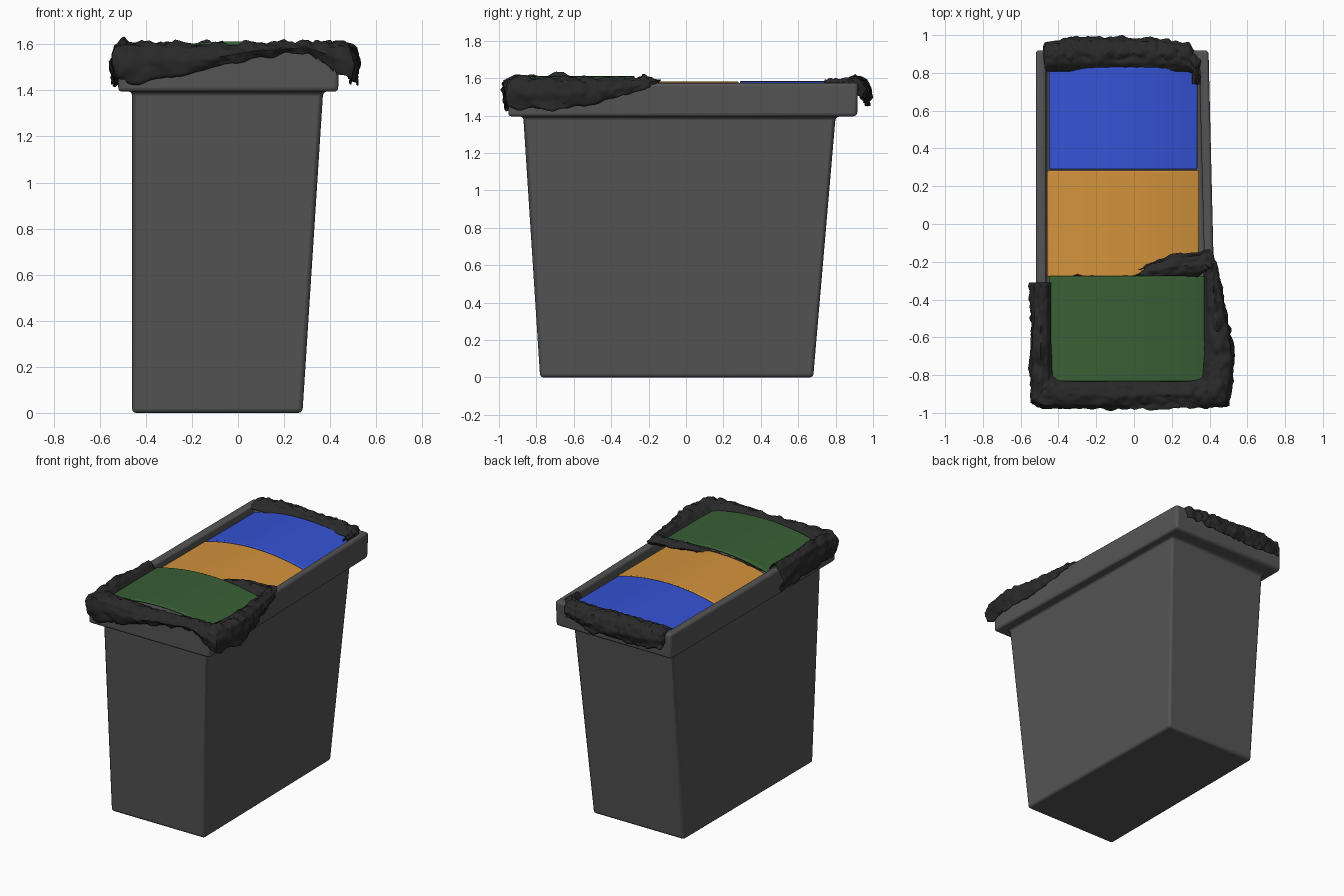
import bpy, bmesh, math
from mathutils import Vector, noise

if "Cube" in bpy.data.objects:
    bpy.data.objects.remove(bpy.data.objects["Cube"])


def material(name, rgb):
    m = bpy.data.materials.new(name)
    m.diffuse_color = (*rgb, 1)
    m.use_nodes = True
    m.node_tree.nodes["Principled BSDF"].inputs["Base Color"].default_value = m.diffuse_color
    return m


def make_object(name, verts, faces, mat):
    me = bpy.data.meshes.new(name)
    me.from_pydata(verts, [], faces)
    bm = bmesh.new()
    bm.from_mesh(me)
    bmesh.ops.recalc_face_normals(bm, faces=bm.faces)
    bm.to_mesh(me)
    bm.free()
    ob = bpy.data.objects.new(name, me)
    bpy.context.collection.objects.link(ob)
    me.materials.append(mat)
    return ob


def smooth(ob, angle=40):
    bpy.ops.object.select_all(action='DESELECT')
    ob.select_set(True)
    bpy.context.view_layer.objects.active = ob
    bpy.ops.object.shade_smooth_by_angle(angle=math.radians(angle))


def bevel(ob, width, segments=3):
    b = ob.modifiers.new("bevel", 'BEVEL')
    b.width, b.segments = width, segments
    b.limit_method = 'ANGLE'


grey = material("dark_grey", (0.09, 0.09, 0.09))
black = material("bag_black", (0.022, 0.022, 0.022))

# Tapered bin body, overhanging rim and recessed inside, lofted from rectangles:
# left, right (front), right (back), front, back, height
rings = [
    (-0.46, 0.28, 0.26, -0.78, 0.68, 0.0),
    (-0.46, 0.37, 0.335, -0.87, 0.80, 1.395),
    (-0.52, 0.435, 0.39, -0.95, 0.915, 1.395),
    (-0.52, 0.44, 0.395, -0.95, 0.92, 1.575),
    (-0.465, 0.39, 0.345, -0.88, 0.86, 1.575),
    (-0.465, 0.39, 0.345, -0.88, 0.86, 1.46),
]
verts, faces = [], [(3, 2, 1, 0)]
for l, rf, rb, f, b, z in rings:
    verts += [(l, f, z), (rf, f, z), (rb, b, z), (l, b, z)]
for k in range(len(rings) - 1):
    for i in range(4):
        j = (i + 1) % 4
        faces.append((4 * k + i, 4 * k + j, 4 * k + 4 + j, 4 * k + 4 + i))
n = len(verts)
faces.append((n - 4, n - 3, n - 2, n - 1))
body = make_object("bin_body", verts, faces, grey)
bevel(body, 0.018)
smooth(body)


# Gently arched lid panels
def lid(name, x0, x1, y0, y1, z, rgb, drop=0.055, thick=0.02, n=16):
    top, low = [], []
    for i in range(n + 1):
        u = 2 * i / n - 1
        x = x0 + (x1 - x0) * i / n
        h = z - drop * u * u
        top.append((x, h))
        low.append((x, h - thick))
    loop = top + low[::-1]
    m = len(loop)
    vs = [(x, y, h) for y in (y0, y1) for x, h in loop]
    fs = [(i, (i + 1) % m, m + (i + 1) % m, m + i) for i in range(m)]
    fs += [tuple(range(m)), tuple(range(m, 2 * m))]
    ob = make_object(name, vs, fs, material(name + "_colour", rgb))
    bevel(ob, 0.008, 2)
    smooth(ob)


lid("lid_back", -0.45, 0.335, 0.288, 0.83, 1.585, (0.035, 0.085, 0.66))
lid("lid_middle", -0.46, 0.345, -0.28, 0.282, 1.582, (0.65, 0.29, 0.045))
lid("lid_front", -0.45, 0.385, -0.835, -0.275, 1.612, (0.04, 0.115, 0.035))


# Crumpled liner folded over the rim.
# Station: inner x, y, outer x, y, crest height, hem height
def liner(name, stations, n=220, m=30):
    vs = []
    for i in range(n + 1):
        s = i / n * (len(stations) - 1)
        k = min(int(s), len(stations) - 2)
        t = s - k
        ix, iy, ox, oy, zt, zb = [a + (b - a) * t for a, b in zip(stations[k], stations[k + 1])]
        zm = (zt + zb) / 2
        sec = [(0, 1.555), (0.25, zt - 0.01), (0.55, zt), (0.88, zt - 0.02), (1.0, zm), (0.86, zb)]
        for j in range(m + 1):
            q = j / m * (len(sec) - 1)
            a = min(int(q), len(sec) - 2)
            w = q - a
            r = sec[a][0] + (sec[a + 1][0] - sec[a][0]) * w
            z = sec[a][1] + (sec[a + 1][1] - sec[a][1]) * w
            p = Vector((ix + (ox - ix) * r, iy + (oy - iy) * r, z))
            out = Vector((ox - ix, oy - iy, 0)).normalized()
            push = out * max(0.0, (q - 2) / 3) + Vector((0, 0, max(0.0, 1 - abs(q - 2) / 2)))
            wrinkle = 0.022 * abs(noise.noise(p * 11)) + 0.016 * abs(noise.noise(p * 25))
            p += push * (wrinkle * 1.6 - 0.007)
            if q > 4:  # ragged hem
                p.z += 0.02 * noise.noise(p * 14) * (q - 4)
            vs.append(p)
    fs = []
    for i in range(n):
        for j in range(m):
            a = i * (m + 1) + j
            fs.append((a, a + 1, a + m + 2, a + m + 1))
    ob = make_object(name, vs, fs, black)
    sol = ob.modifiers.new("thickness", 'SOLIDIFY')
    sol.thickness, sol.offset = 0.006, 0
    smooth(ob, 60)


liner("front_liner", [
    (-.44, -.31, -.535, -.31, 1.59, 1.42),
    (-.44, -.60, -.54, -.60, 1.60, 1.44),
    (-.43, -.80, -.545, -.94, 1.60, 1.46),
    (-.40, -.82, -.48, -.97, 1.605, 1.43),
    (-.10, -.82, -.10, -.975, 1.595, 1.49),
    (.06, -.82, .06, -.975, 1.585, 1.55),
    (.30, -.82, .30, -.97, 1.61, 1.56),
    (.36, -.81, .50, -.96, 1.60, 1.44),
    (.37, -.70, .53, -.70, 1.595, 1.43),
    (.37, -.45, .48, -.45, 1.59, 1.47),
    (.37, -.25, .44, -.22, 1.60, 1.54),
    (.33, -.29, .40, -.14, 1.60, 1.58),
    (.13, -.30, .13, -.19, 1.60, 1.58),
    (.00, -.30, .00, -.26, 1.58, 1.57),
    (-.40, -.30, -.40, -.28, 1.565, 1.555),
])
liner("back_liner", [
    (.31, .74, .345, .74, 1.585, 1.57),
    (.31, .80, .345, .86, 1.595, 1.56),
    (.28, .81, .29, .95, 1.59, 1.50),
    (.10, .81, .12, .98, 1.59, 1.46),
    (-.30, .81, -.30, .985, 1.60, 1.45),
    (-.46, .81, -.47, .96, 1.595, 1.47),
    (-.47, .80, -.48, .93, 1.585, 1.52),
])
